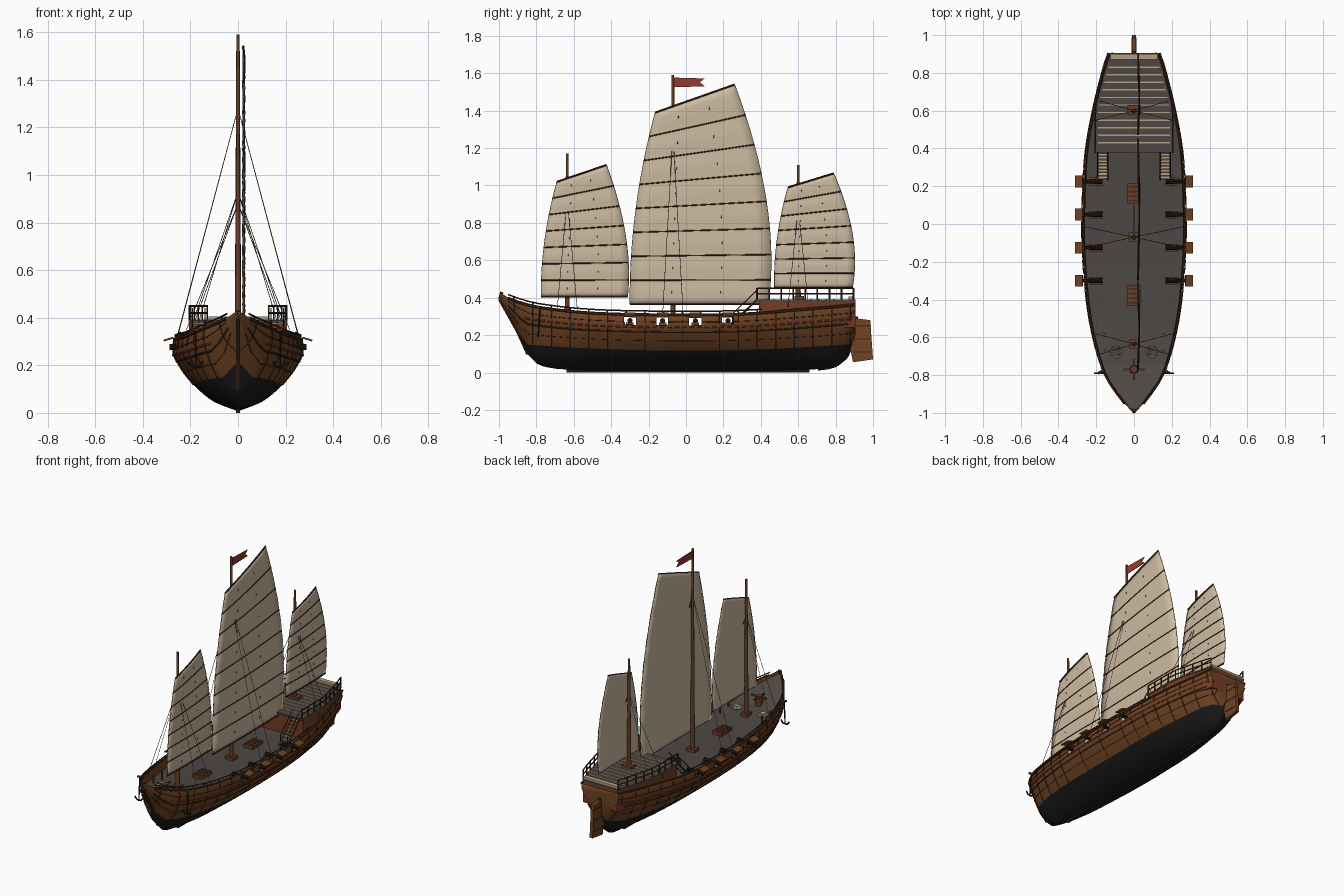
import bpy, bmesh, math
from mathutils import Vector, Matrix

if "Cube" in bpy.data.objects:
    bpy.data.objects.remove(bpy.data.objects["Cube"])


def mat(name, r, g, b):
    m = bpy.data.materials.new(name)
    m.diffuse_color = tuple((c / 255) ** 2.2 for c in (r, g, b)) + (1,)
    m.use_nodes = True
    m.node_tree.nodes["Principled BSDF"].inputs["Base Color"].default_value = m.diffuse_color
    return m


WOOD, TRIM = mat("hull_brown", 110, 69, 40), mat("dark_trim", 68, 45, 30)
TAR, DECK = mat("tar_black", 32, 32, 32), mat("deck_grey", 78, 73, 69)
SAIL, TAN = mat("sail_cloth", 203, 185, 159), mat("pale_timber", 178, 158, 128)
RED, SPAR = mat("flag_red", 150, 60, 50), mat("spar_brown", 104, 63, 42)
ROPE, CABIN = mat("rope_dark", 76, 65, 53), mat("cabin_red_brown", 118, 62, 40)


def finish(name, bm, *mats, smooth=False):
    me = bpy.data.meshes.new(name)
    bm.to_mesh(me)
    bm.free()
    for m in mats:
        me.materials.append(m)
    ob = bpy.data.objects.new(name, me)
    bpy.context.collection.objects.link(ob)
    if smooth:
        bpy.context.view_layer.objects.active = ob
        ob.select_set(True)
        bpy.ops.object.shade_smooth_by_angle(angle=math.radians(35))
        ob.select_set(False)
    return ob


def rod(bm, a, b, r, r2=None, n=6):
    a, b = Vector(a), Vector(b)
    q = (b - a).to_track_quat('Z', 'Y').to_matrix().to_4x4()
    bmesh.ops.create_cone(bm, cap_ends=True, segments=n, radius1=r, radius2=r if r2 is None else r2,
                          depth=(b - a).length, matrix=Matrix.Translation((a + b) / 2) @ q)


def path(bm, pts, r, n=6):
    for a, b in zip(pts, pts[1:]):
        rod(bm, a, b, r, n=n)


def box(bm, c, s, rx=0, ry=0):
    m = Matrix.Translation(c) @ Matrix.Rotation(rx, 4, 'X') @ Matrix.Rotation(ry, 4, 'Y')
    bmesh.ops.create_cube(bm, size=1, matrix=m @ Matrix.Diagonal((*s, 1)))


def plate(bm, pts, x, th):
    vs = [[bm.verts.new((x + d, y, z)) for y, z in pts] for d in (-th / 2, th / 2)]
    bm.faces.new(vs[0])
    bm.faces.new(vs[1][::-1])
    for i in range(len(pts)):
        j = (i + 1) % len(pts)
        bm.faces.new((vs[0][i], vs[1][i], vs[1][j], vs[0][j]))
    bmesh.ops.recalc_face_normals(bm, faces=bm.faces)


# Hull lines: y, half width, keel height, gunwale height
LINES = [(-.995, .010, .39, .425), (-.95, .052, .31, .397), (-.9, .092, .22, .378), (-.84, .135, .09, .36),
         (-.77, .17, .035, .346), (-.6, .22, .014, .325), (-.4, .255, .01, .313), (-.1, .277, .01, .308),
         (.2, .273, .01, .309), (.4, .258, .01, .318), (.6, .222, .014, .335), (.78, .178, .03, .35),
         (.86, .156, .085, .357), (.905, .14, .2, .362)]
SECTION = [(0, .03), (.12, .36), (.42, .73), (.7, .93), (.85, 1), (1, .96)]


def interp(tab, x, c=1):
    x = min(max(x, tab[0][0]), tab[-1][0])
    i = max(j for j in range(len(tab) - 1) if tab[j][0] <= x)

    def slope(j):
        a, b = tab[max(j - 1, 0)], tab[min(j + 1, len(tab) - 1)]
        return (b[c] - a[c]) / (b[0] - a[0])
    p, q = tab[i], tab[i + 1]
    h = q[0] - p[0]
    t = (x - p[0]) / h
    return ((2 * t**3 - 3 * t**2 + 1) * p[c] + (t**3 - 2 * t**2 + t) * h * slope(i)
            + (3 * t**2 - 2 * t**3) * q[c] + (t**3 - t**2) * h * slope(i + 1))


def half(y): return interp(LINES, y, 1)
def keel(y): return max(interp(LINES, y, 2), .008)
def top(y): return interp(LINES, y, 3)
def water(y): return max(keel(y) + .002, .117 + .045 * y * y)
def hx(y, z): return half(y) * interp(SECTION, (z - keel(y)) / (top(y) - keel(y)))


def side(y, f, sx, out=0):
    z = water(y) + f * (top(y) - water(y))
    return (sx * (hx(y, z) + out), y, z)


PORTS = [-.3, -.125, .05, .225]
ys = sorted({round(-.995 + i * .05, 3) for i in range(38)} | {r[0] for r in LINES} | {.885}
            | {round(p + d, 3) for p in PORTS for d in (-.033, .033)})
ys = [y for y in ys if not any(abs(y - p) < .03 for p in PORTS)]
UP = [0, .2, .4, .55, .7, .93, 1]

# Hull shell with gunports left open
bm = bmesh.new()
rings = []
for y in ys:
    zs = [keel(y) + (water(y) - keel(y)) * j / 6 for j in range(6)] + [side(y, f, 1)[2] for f in UP]
    rings.append([bm.verts.new((-hx(y, z), y, z)) for z in zs[::-1]] + [bm.verts.new((hx(y, z), y, z)) for z in zs])
n = len(rings[0])
for y0, y1, a, b in zip(ys, ys[1:], rings, rings[1:]):
    for j in range(n - 1):
        if j in (1, n - 3) and any(abs((y0 + y1) / 2 - p) < .02 for p in PORTS):
            continue
        bm.faces.new((a[j], a[j + 1], b[j + 1], b[j])).material_index = int(6 <= j < n - 7)
bm.faces.new(rings[0])
bm.faces.new(rings[-1][6:n - 6]).material_index = 1
bm.faces.new(rings[-1][:7] + rings[-1][n - 7:])
bmesh.ops.recalc_face_normals(bm, faces=bm.faces)
bm.normal_update()
if sum(f.normal.x * f.calc_center_median().x for f in bm.faces) < 0:
    bmesh.ops.reverse_faces(bm, faces=bm.faces)
hull = finish("hull", bm, WOOD, TAR, smooth=True)
so = hull.modifiers.new("thickness", 'SOLIDIFY')
so.thickness, so.offset = .008, -1

# Main deck, rising toward the bow
bm = bmesh.new()
prev = None
for y in ys[:-1]:
    z = max(keel(y) + .015, top(y) - .064 + .05 * min(1, max(0, (-.75 - y) / .17)))
    row = [bm.verts.new((s * (hx(y, z) - .004), y, z)) for s in (-1, 1)]
    if prev:
        bm.faces.new((prev[0], prev[1], row[1], row[0]))
    prev = row
finish("main_deck", bm, DECK)

# Wales, seams, frames, rails, red dashes along both sides
wales, red = bmesh.new(), bmesh.new()
run = [y for y in ys if y > -.99]
for sx in (1, -1):
    for f, r in ((1, .008), (.52, .005), (.27, .002), (.8, .002)):
        for a, b in zip(run, run[1:]):
            if f == .8 and any(abs((a + b) / 2 - p) < .03 for p in PORTS):
                continue
            rod(wales, side(a, f, sx), side(b, f, sx), r)
    path(wales, [Vector(side(y, 1, sx, -.004)) + Vector((0, 0, .02)) for y in run if y < .42], .004)
    for i in range(19):
        y = -.92 + i * .1
        if all(abs(y - p) > .034 for p in PORTS):
            path(wales, [side(y, f, sx) for f in (0, .3, .6, .85, 1)], .003)
        if y < .4:
            p = Vector(side(y, 1, sx, -.004))
            rod(wales, p, p + Vector((0, 0, .02)), .004)
    for i in range(44):
        y = -.86 + i * .04
        path(red, [side(y, .655, sx, .002), side(y + .026, .655, sx, .002)], .005, 6)
finish("wales_and_rails", wales, TRIM)
finish("red_dashes", red, RED)

# Keel and stem post
bm = bmesh.new()
box(bm, (0, .01, .01), (.016, 1.3, .02))
path(bm, [(0, y, keel(y)) for y in ys if y > .69], .008)
finish("keel", bm, TAR)
bm = bmesh.new()
path(bm, [(0, -.985, .43)] + [(0, y, keel(y)) for y in ys if y < -.84], .009)
finish("stem_post", bm, TRIM)

# Rudder with straps
bm = bmesh.new()
plate(bm, [(.905, .29), (.985, .28), (1, .07), (.893, .055), (.88, .12)], 0, .022)
finish("rudder", bm, WOOD)
bm = bmesh.new()
for z in (.11, .18, .25):
    box(bm, (0, .943, z), (.026, .09, .006))
rod(bm, (0, .905, .13), (0, .91, .3), .009)
finish("rudder_straps", bm, TRIM)


# Stern deckhouse and raised deck
def dw(y): return min(.205, half(y) - .014)


def house(name, y0, z0, z1, grow, m):
    bm = bmesh.new()
    st = [y0 + (.905 - y0) * i / 8 for i in range(9)]
    pts = [(dw(y) + grow, y) for y in st] + [(-dw(y) - grow, y) for y in st[::-1]]
    f = bm.faces.new([bm.verts.new((x, y, z0)) for x, y in pts])
    g = bmesh.ops.extrude_face_region(bm, geom=[f])['geom']
    bmesh.ops.translate(bm, vec=(0, 0, z1 - z0), verts=[v for v in g if isinstance(v, bmesh.types.BMVert)])
    bmesh.ops.recalc_face_normals(bm, faces=bm.faces)
    finish(name, bm, m)


house("deckhouse", .39, .24, .38, 0, CABIN)
house("upper_deck", .375, .38, .39, .004, DECK)
bm = bmesh.new()
for i in range(11):
    y = .43 + i * .04
    box(bm, (0, y, .391), (2 * dw(y) - .03, .007, .004))
box(bm, (0, .885, .398), (.25, .03, .016))
finish("upper_deck_battens", bm, TAN)
bm = bmesh.new()
for sx in (1, -1):
    st = [.38 + .0645 * i for i in range(9)]
    for h in (.42, .45):
        path(bm, [(sx * dw(y), y, h) for y in st], .004)
    for y in st:
        rod(bm, (sx * dw(y), y, .385), (sx * dw(y), y, .452), .0045)
    for dx in (-.026, .026):
        rod(bm, (sx * .165 + dx, .235, .25), (sx * .165 + dx, .38, .39), .005)
        rod(bm, (sx * .165 + dx, .25, .315), (sx * .165 + dx, .38, .44), .003)
        rod(bm, (sx * .165 + dx, .25, .25), (sx * .165 + dx, .25, .317), .003)
finish("stern_railing", bm, TRIM)
bm = bmesh.new()
for sx in (1, -1):
    for i in range(8):
        box(bm, (sx * .165, .248 + i * .017, .268 + i * .0155), (.048, .014, .005))
finish("stair_treads", bm, TAN)

# Guns, carriages and port lids
guns, wood = bmesh.new(), bmesh.new()
for sx in (1, -1):
    for y in PORTS:
        rod(guns, (sx * .17, y, .277), (sx * .285, y, .277), .014, .010, 10)
        rod(guns, (sx * .278, y, .277), (sx * .288, y, .277), .013, n=10)
        box(wood, (sx * .2, y, .256), (.07, .04, .022))
        box(wood, (sx * .292, y, .31), (.042, .062, .008), 0, sx * .3)
finish("cannon_barrels", guns, TAR, smooth=True)
finish("carriages_and_port_lids", wood, WOOD)

# Deck fittings: hatches, mast steps, capstan
fit, grate = bmesh.new(), bmesh.new()
for x, y, z, w, l in ((0, .16, .25, .07, .11), (0, -.38, .255, .07, .11), (0, -.07, .25, .06, .05),
                      (0, -.635, .27, .05, .05), (0, .605, .395, .07, .05)):
    box(fit, (x, y, z), (w, l, .03))
    if l > .1:
        for i in range(4):
            box(grate, (0, y - .036 + i * .024, z + .016), (w - .014, .008, .004))
rod(fit, (0, -.77, .27), (0, -.77, .345), .026, .02, 8)
box(fit, (0, -.77, .335), (.11, .01, .01))
box(fit, (0, -.77, .335), (.01, .11, .01))
for sx in (1, -1):
    rod(fit, (sx * .155, -.77, .345), (sx * .19, -.79, .35), .008)
    for y in (-.67, -.58):
        rod(fit, (sx * .155, y, .26), (sx * .155, y, .32), .006)
finish("deck_fittings", fit, SPAR)
finish("hatch_gratings", grate, TRIM)

# Rope coils and anchors
coil, anchor = bmesh.new(), bmesh.new()
for sx in (1, -1):
    for r in (.012, .022, .032):
        path(coil, [(sx * .095 + r * math.cos(a * math.pi / 6), -.675 + r * math.sin(a * math.pi / 6), .278)
                    for a in range(13)], .005)
    x = sx * .178
    rod(anchor, (x, -.78, .35), (x, -.79, .19), .004)
    path(anchor, [(x - .03, -.79, .215), (x - .015, -.79, .195), (x + .015, -.79, .195), (x + .03, -.79, .215)], .005)
finish("rope_coils", coil, TAN)
finish("anchors", anchor, TAR)

# Masts, battened sails and rigging
# name, mast y, mast foot, mast top, sail: bottom fore/aft, top fore/aft, z bottom, z top fore/aft, bulges, panels,
# shroud height, shroud foot z
RIGS = [("fore", -.635, .25, 1.17, -.775, -.312, -.69, -.425, .405, 1.02, 1.11, .022, .045, 7, .93, .325),
        ("main", -.07, .24, 1.59, -.3, .44, -.165, .26, .365, 1.39, 1.54, .035, .08, 8, 1.28, .31),
        ("aft", .6, .38, 1.11, .472, .89, .545, .79, .453, .99, 1.065, .02, .05, 7, .88, .35)]
for name, my, z0, z1, bl, br, tl, tr, zb, zl, zr, gl, gr, panels, sh, foot in RIGS:
    bm = bmesh.new()
    rod(bm, (0, my, z0), (0, my, z1), .014, .007, 12)
    finish(name + "_mast", bm, SPAR, smooth=True)

    def edge(t, u, billow=0):
        bulge = 4 * t * (1 - t)
        ya, yb = bl + (tl - bl) * t - gl * bulge, br + (tr - br) * t + gr * bulge
        z = zb + (zl - zb) * t + (zr - zl) * t * t * u
        return (.02 + .006 * math.sin(math.pi * u) + billow, ya + (yb - ya) * u, z)
    bm = bmesh.new()
    rows = []
    for i in range(panels * 4 + 1):
        t = i / (panels * 4)
        b = .004 * math.sin(math.pi * (i % 4) / 4)
        rows.append([bm.verts.new(edge(t, j / 10, b)) for j in range(11)])
    for a, b in zip(rows, rows[1:]):
        for j in range(10):
            bm.faces.new((a[j], a[j + 1], b[j + 1], b[j]))
    ob = finish(name + "_sail", bm, SAIL, smooth=True)
    ob.modifiers.new("cloth", 'SOLIDIFY').thickness = .003
    bm = bmesh.new()
    for i in range(panels + 1):
        path(bm, [edge(i / panels, j / 5, .002) for j in range(6)], .005 if i in (0, panels) else .0034)
    for u in (0, 1):
        path(bm, [edge(i / 16, u) for i in range(17)], .0015)
    finish(name + "_battens", bm, TRIM)
    bm = bmesh.new()
    for sx in (1, -1):
        for dy in (-.055, .055):
            rod(bm, (0, my, sh), (sx * half(my + dy) * .93, my + dy, foot), .0015, n=4)
    for u in (.3, .65):
        for i in range(panels):
            rod(bm, edge((i + .45) / panels, u, .005), edge((i + .55) / panels, u, .005), .0015, n=4)
    finish(name + "_rigging", bm, ROPE)

# Swallowtail pennant
bm = bmesh.new()
plate(bm, [(-.07, 1.525), (.1, 1.53), (.075, 1.552), (.1, 1.572), (-.07, 1.577)], 0, .004)
finish("pennant", bm, RED)
